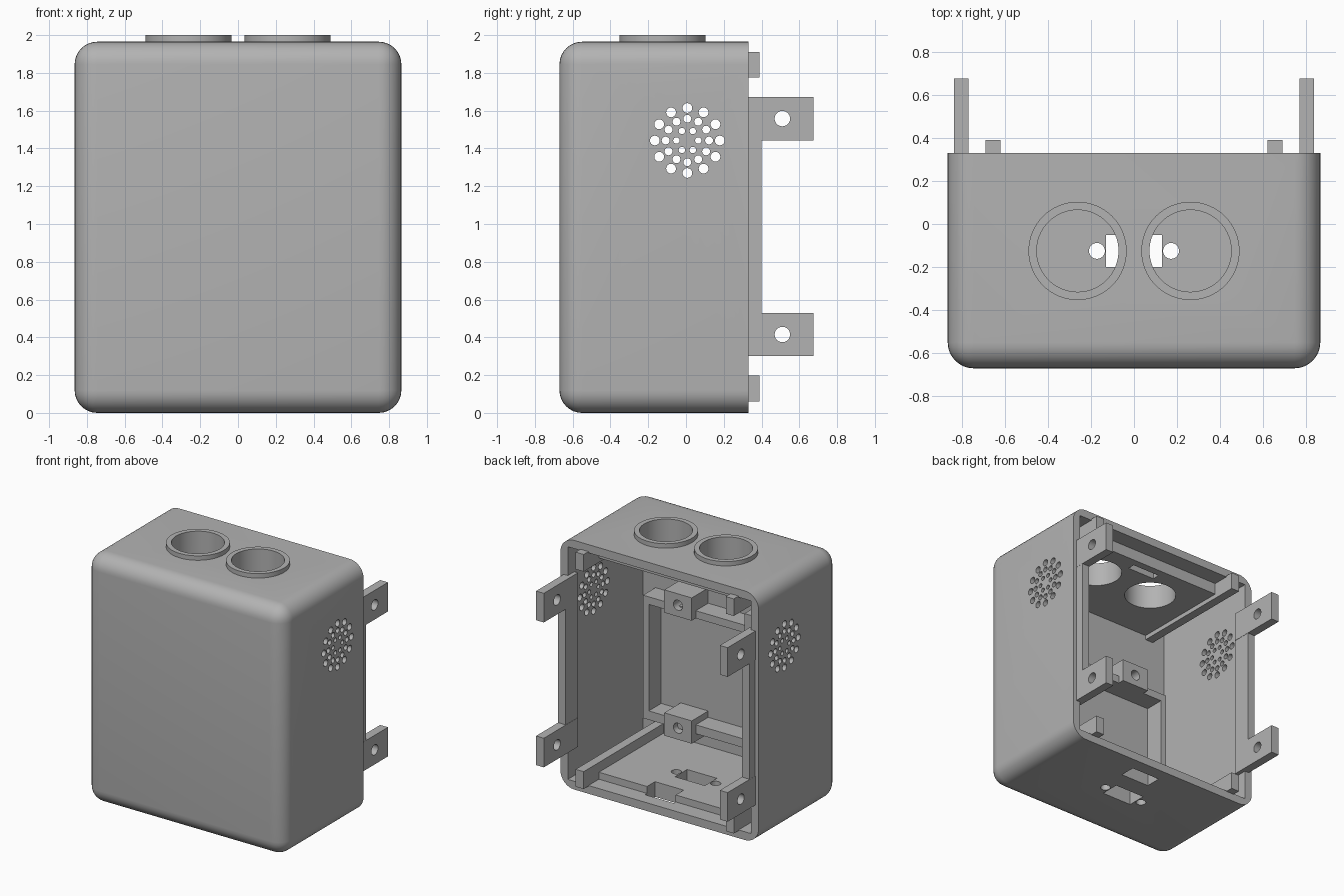
import bpy, bmesh, math
from mathutils import Matrix, Vector

old = bpy.data.objects.get("Cube")
if old:
    bpy.data.objects.remove(old, do_unlink=True)

grey = bpy.data.materials.new("light_grey_plastic")
grey.use_nodes = True
grey.diffuse_color = (0.45, 0.45, 0.45, 1)
grey.node_tree.nodes["Principled BSDF"].inputs["Base Color"].default_value = (0.45, 0.45, 0.45, 1)


def add_box(bm, x, y, z):
    """Box from (min, max) pairs on each axis."""
    centre = [(a + b) / 2 for a, b in (x, y, z)]
    size = [b - a for a, b in (x, y, z)]
    matrix = Matrix.Translation(centre) @ Matrix.Diagonal((*size, 1))
    return bmesh.ops.create_cube(bm, size=1, matrix=matrix)


def add_rod(bm, centre, axis, radius, length, segments=24):
    turn = Vector(axis).to_track_quat('Z', 'Y').to_matrix().to_4x4()
    bmesh.ops.create_cone(bm, cap_ends=True, segments=segments, radius1=radius, radius2=radius,
                          depth=length, matrix=Matrix.Translation(centre) @ turn)


def finish(bm, name):
    mesh = bpy.data.meshes.new(name)
    bm.to_mesh(mesh)
    bm.free()
    mesh.materials.append(grey)
    ob = bpy.data.objects.new(name, mesh)
    bpy.context.collection.objects.link(ob)
    return ob


def box(name, x, y, z):
    bm = bmesh.new()
    add_box(bm, x, y, z)
    return finish(bm, name)


def cut(ob, fill):
    """Subtract the shapes that fill() adds to an empty mesh."""
    bm = bmesh.new()
    fill(bm)
    cutter = finish(bm, "cutter")
    cutter.hide_render = True
    mod = ob.modifiers.new("cut", 'BOOLEAN')
    mod.operation, mod.solver, mod.object = 'DIFFERENCE', 'EXACT', cutter
    bpy.context.view_layer.update()
    result = bpy.data.meshes.new_from_object(ob.evaluated_get(bpy.context.evaluated_depsgraph_get()))
    ob.modifiers.clear()
    ob.data = result
    bpy.data.objects.remove(cutter, do_unlink=True)


def smooth(ob):
    bpy.ops.object.select_all(action='DESELECT')
    ob.select_set(True)
    bpy.context.view_layer.objects.active = ob
    bpy.ops.object.shade_smooth_by_angle(angle=math.radians(30))


W, FRONT, BACK, TOP = 0.865, -0.67, 0.33, 1.965
IN_X, IN_Y, IN_LOW, IN_TOP = 0.8, -0.605, 0.065, 1.9
SIDES = ((1, "left"), (-1, "right"))


def span(s, a, b):
    return tuple(sorted((s * a, s * b)))


# Cutters shared by several parts
def lens_bores(bm):
    for s, _ in SIDES:
        add_rod(bm, (s * 0.262, -0.125, 1.9), (0, 0, 1), 0.19, 0.4, 64)


def connector_holes(bm):
    add_box(bm, (-0.13, 0.13), (-0.2, -0.05), (-0.1, 0.3))
    add_box(bm, (-0.05, 0.2), (0.1, 0.225), (-0.1, 0.3))
    for s, _ in SIDES:
        add_rod(bm, (s * 0.172, -0.125, 0.1), (0, 0, 1), 0.037, 0.4)


def vent_holes(bm):
    for count, ring, radius in ((6, 0.058, 0.017), (12, 0.115, 0.021), (12, 0.172, 0.026)):
        for i in range(count):
            a = math.tau * i / count
            add_rod(bm, (0, 0.007 + ring * math.cos(a), 1.442 + ring * math.sin(a)),
                    (1, 0, 0), radius, 2, 16)


# Shell: rounded box, open at the back
bm = bmesh.new()
add_box(bm, (-W, W), (FRONT, BACK), (0, TOP))
rounded = [e for e in bm.edges if any(v.co.y < 0 for v in e.verts)]
bmesh.ops.bevel(bm, geom=rounded, offset=0.12, segments=8, profile=0.5, affect='EDGES')
shell = finish(bm, "shell")
cut(shell, lambda b: add_box(b, (-IN_X, IN_X), (IN_Y, 1), (IN_LOW, IN_TOP)))
for tool in (vent_holes, lens_bores, connector_holes):
    cut(shell, tool)
smooth(shell)

# Thickened floor and ceiling plates
floor_plate = box("floor_plate", (-0.63, 0.63), (IN_Y, 0.2), (IN_LOW - 0.01, 0.12))
cut(floor_plate, connector_holes)
ceiling_plate = box("ceiling_plate", (-0.63, 0.63), (IN_Y, 0.2), (1.81, IN_TOP + 0.01))
cut(ceiling_plate, lens_bores)
cut(ceiling_plate, lambda b: add_box(b, (-0.12, 0.12), (0.08, 0.14), (1.7, 1.87)))
smooth(ceiling_plate)

# Collars around the two top openings
bm = bmesh.new()
for s, _ in SIDES:
    add_rod(bm, (s * 0.262, -0.125, 1.975), (0, 0, 1), 0.228, 0.05, 64)
collars = finish(bm, "top_collars")
cut(collars, lens_bores)
smooth(collars)

for s, side in SIDES:
    # Rails on the floor and ceiling, ending in small clips behind the rim
    for z, level in (((0.06, 0.197), "lower"), ((1.775, 1.91), "upper")):
        box(f"{side}_{level}_rail", span(s, 0.62, 0.69), (IN_Y - 0.01, 0.39), z)
    # Locating strip along the side wall
    box(f"{side}_locating_strip", span(s, 0.77, 0.835), (0.25, 0.4), (0.3, 1.67))
    # Mounting tabs with screw holes
    for z, level in ((0.415, "lower"), (1.558, "upper")):
        tab = box(f"{side}_{level}_mounting_tab", span(s, 0.768, 0.836), (0.25, 0.675),
                  (z - 0.115, z + 0.115))
        cut(tab, lambda b: add_rod(b, (s * 0.8, 0.51, z), (1, 0, 0), 0.041, 0.4))
        smooth(tab)
    # Screw blocks on the inner frame
    for z, level in ((0.31, "lower"), (1.28, "upper")):
        block = box(f"{side}_{level}_screw_block", span(s, 0.23, 0.47), (IN_Y - 0.01, -0.4),
                    (z - 0.09, z + 0.09))
        cut(block, lambda b: add_rod(b, (s * 0.35, -0.4, z), (0, 1, 0), 0.04, 0.3))
        smooth(block)

# Rectangular frame standing on the inside of the front wall
frame = box("inner_frame", (-0.69, 0.69), (IN_Y - 0.01, -0.45), (0.28, 1.25))
cut(frame, lambda b: add_box(b, (-0.64, 0.64), (-0.8, 0), (0.35, 1.19)))
